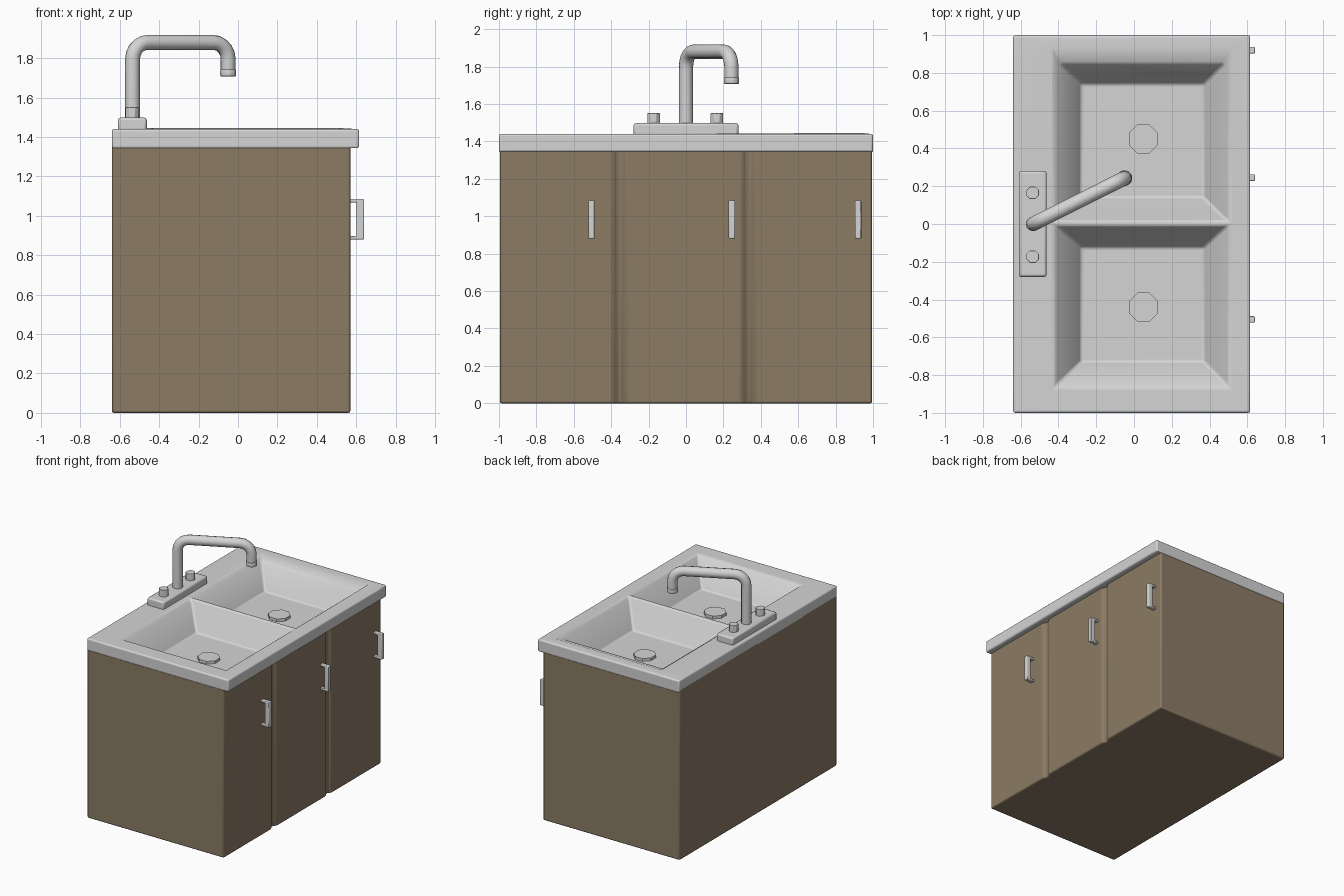
import bpy, bmesh, math
from mathutils import Vector

if "Cube" in bpy.data.objects:
    bpy.data.objects.remove(bpy.data.objects["Cube"])


def material(name, rgb):
    m = bpy.data.materials.new(name)
    m.diffuse_color = (*rgb, 1)
    m.use_nodes = True
    m.node_tree.nodes["Principled BSDF"].inputs["Base Color"].default_value = m.diffuse_color
    return m


BROWN = material("brown wood", (0.26, 0.20, 0.13))
GREY = material("light grey", (0.66, 0.66, 0.66))


def finish(name, bm, mat, bevel=0.0, segments=2):
    bmesh.ops.remove_doubles(bm, verts=bm.verts, dist=1e-5)
    bmesh.ops.recalc_face_normals(bm, faces=bm.faces)
    me = bpy.data.meshes.new(name)
    bm.to_mesh(me)
    bm.free()
    me.materials.append(mat)
    ob = bpy.data.objects.new(name, me)
    bpy.context.collection.objects.link(ob)
    if bevel:
        b = ob.modifiers.new("bevel", 'BEVEL')
        b.width, b.segments, b.limit_method = bevel, segments, 'ANGLE'
        b.angle_limit = math.radians(28)
    bpy.ops.object.select_all(action='DESELECT')
    ob.select_set(True)
    bpy.context.view_layer.objects.active = ob
    bpy.ops.object.shade_smooth_by_angle(angle=math.radians(35))
    return ob


def prism(name, pts, offset, mat, bevel=0.0, cap_end=True):
    """Extrude a closed 3D outline by an offset vector."""
    bm = bmesh.new()
    a = [bm.verts.new(p) for p in pts]
    b = [bm.verts.new(Vector(p) + Vector(offset)) for p in pts]
    bm.faces.new(a)
    if cap_end:
        bm.faces.new(b)
    n = len(pts)
    for i in range(n):
        bm.faces.new((a[i], a[(i + 1) % n], b[(i + 1) % n], b[i]))
    return finish(name, bm, mat, bevel)


def cylinder(name, x, y, z0, z1, r, sides, bevel=0.0):
    pts = [(x + r * math.cos((i + .5) * math.tau / sides),
            y + r * math.sin((i + .5) * math.tau / sides), z0) for i in range(sides)]
    return prism(name, pts, (0, 0, z1 - z0), GREY, bevel)


# cabinet: plan outline with two shallow door grooves, open top under the counter
outline = [(-0.64, -0.995), (0.57, -0.995)]
for g in (-0.355, 0.335):
    outline += [(0.57, g - 0.035), (0.552, g - 0.012), (0.552, g + 0.012), (0.57, g + 0.035)]
outline += [(0.57, 0.995), (-0.64, 0.995)]
prism("cabinet", [(x, y, 0) for x, y in outline], (0, 0, 1.36), BROWN, 0.01, cap_end=False)

# counter top with two tapered basins
TOP = 1.44
xs = [-0.64, -0.425, 0.505, 0.615]
ys = [-1, -0.87, -0.008, 0.015, 0.905, 1]
basins = {1: [(-0.395, 0.48, -0.84, -0.022, 1.415), (-0.28, 0.37, -0.73, -0.125, 1.24)],
          3: [(-0.39, 0.48, 0.03, 0.85, 1.415), (-0.28, 0.37, 0.14, 0.74, 1.24)]}


def rect(bm, x0, x1, y0, y1, z):
    return [bm.verts.new(p) for p in ((x0, y0, z), (x1, y0, z), (x1, y1, z), (x0, y1, z))]


def bridge(bm, a, b):
    for k in range(4):
        bm.faces.new((a[k], a[(k + 1) % 4], b[(k + 1) % 4], b[k]))


bm = bmesh.new()
for i in range(3):
    for j in range(5):
        ring = rect(bm, xs[i], xs[i + 1], ys[j], ys[j + 1], TOP)
        if i == 1 and j in basins:
            for level in basins[j]:
                nxt = rect(bm, *level)
                bridge(bm, ring, nxt)
                ring = nxt
        bm.faces.new(ring)
bmesh.ops.remove_doubles(bm, verts=bm.verts, dist=1e-5)
# rim of the slab and its underside
edges = [e for e in bm.edges if e.is_boundary]
for sx, sy, z in ((1, 1, 1.343), (0.88, 0.97, 1.343)):
    geo = bmesh.ops.extrude_edge_only(bm, edges=edges)["geom"]
    for v in (g for g in geo if isinstance(g, bmesh.types.BMVert)):
        v.co = (v.co.x * sx, v.co.y * sy, z)
    edges = [g for g in geo if isinstance(g, bmesh.types.BMEdge)]
finish("counter_top", bm, GREY, 0.018, 3)

# drains
for y in (-0.44, 0.45):
    cylinder("drain", 0.05, y, 1.235, 1.262, 0.083, 8)

# door handles: C-shaped profile
for y in (-0.505, 0.245, 0.92):
    prof = [(0.56, 0.88), (0.64, 0.88), (0.64, 1.085), (0.56, 1.085),
            (0.56, 1.068), (0.602, 1.068), (0.602, 0.897), (0.56, 0.897)]
    prism("door_handle", [(x, y - 0.017, z) for x, z in prof], (0, 0.034, 0), GREY, 0.005)

# tap base and knobs
prism("tap_base", [(-0.61, -0.28, 1.43), (-0.463, -0.28, 1.43),
                   (-0.463, 0.28, 1.43), (-0.61, 0.28, 1.43)], (0, 0, 0.068), GREY, 0.012)
for y in (-0.173, 0.165):
    cylinder("tap_knob", -0.537, y, 1.49, 1.552, 0.036, 8, 0.003)

# spout: tube along an arched path
start, end, top = Vector((-0.535, 0, 1.48)), Vector((-0.05, 0.243, 1.71)), 1.88
span = Vector((end.x - start.x, end.y - start.y, 0))
length = span.length
d = span.normalized()
path, r = [(0, 1.48)], 0.085
for k in range(6):
    a = k / 5 * math.pi / 2
    path.append((r - r * math.cos(a), top - r + r * math.sin(a)))
for k in range(6):
    a = k / 5 * math.pi / 2
    path.append((length - r + r * math.sin(a), top - r + r * math.cos(a)))
path.append((length, 1.72))
N, R = 12, 0.038
side = Vector((-d.y, d.x, 0))
pos = [Vector((start.x, start.y, 0)) + d * s + Vector((0, 0, z)) for s, z in path]
bm = bmesh.new()
rings = []
for i, p in enumerate(pos):
    t = (pos[min(i + 1, len(pos) - 1)] - pos[max(i - 1, 0)]).normalized()
    if i in (0, 1):
        t = Vector((0, 0, 1))
    u = side.cross(t)
    rings.append([bm.verts.new(p + R * (math.cos(k * math.tau / N) * side +
                                        math.sin(k * math.tau / N) * u)) for k in range(N)])
for a, b in zip(rings, rings[1:]):
    for k in range(N):
        bm.faces.new((a[k], a[(k + 1) % N], b[(k + 1) % N], b[k]))
bm.faces.new(rings[0])
bm.faces.new(rings[-1])
finish("spout", bm, GREY)
cylinder("spout_tip", end.x, end.y, 1.708, 1.742, 0.042, 12, 0.004)
